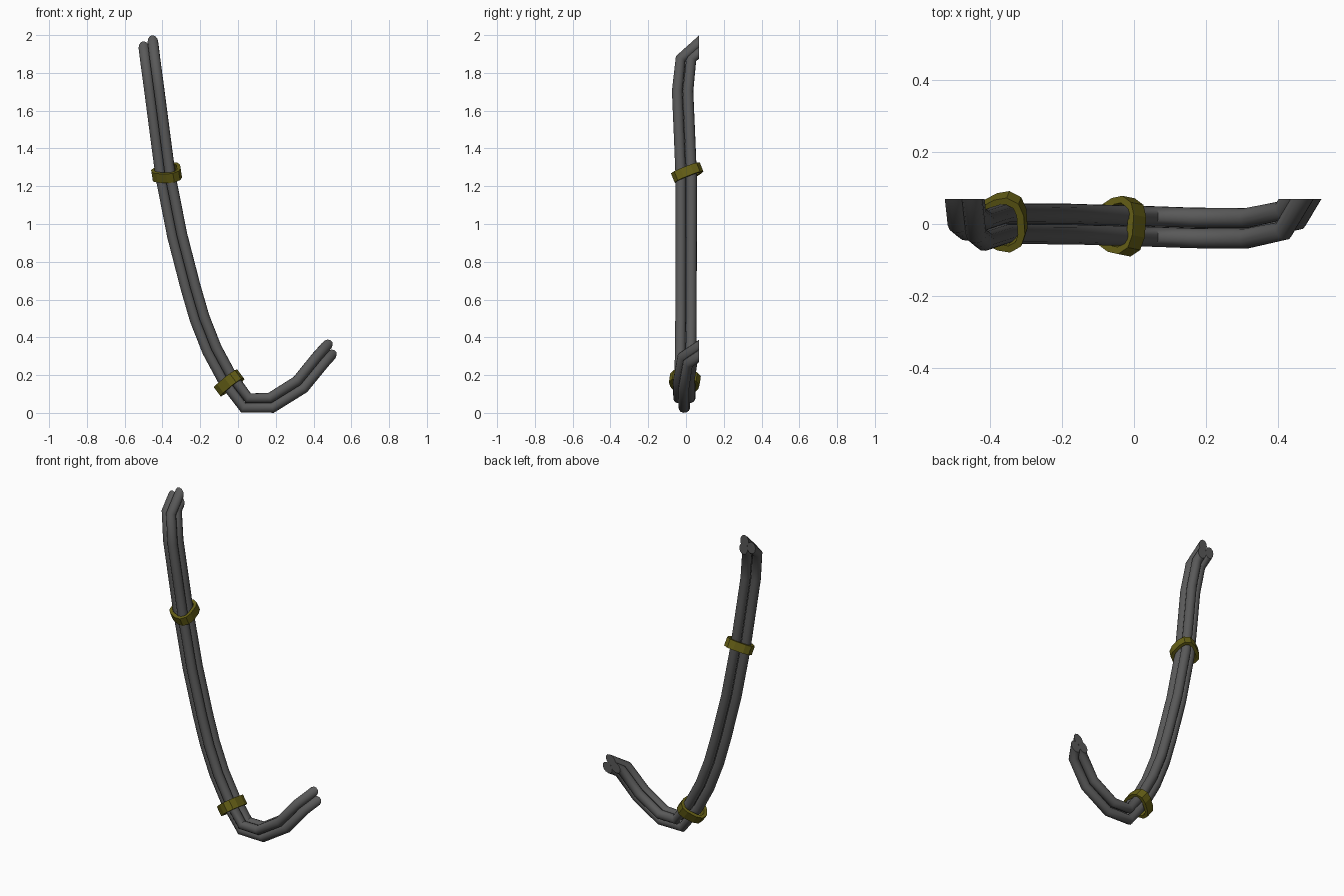
import bpy, bmesh, math
from mathutils import Vector, Matrix

if "Cube" in bpy.data.objects:
    bpy.data.objects.remove(bpy.data.objects["Cube"])


def material(name, rgb):
    m = bpy.data.materials.new(name)
    m.diffuse_color = (*rgb, 1)
    m.use_nodes = True
    m.node_tree.nodes["Principled BSDF"].inputs["Base Color"].default_value = m.diffuse_color
    return m


rubber = material("dark_rubber", (0.10, 0.10, 0.10))
olive = material("olive_band", (0.13, 0.115, 0.008))

# Centre line of the bundle
PATH = [Vector(p) for p in (
    (-0.480, 0.140, 1.995), (-0.465, 0.000, 1.872), (-0.442, -0.018, 1.700),
    (-0.412, -0.008, 1.470), (-0.383, 0.001, 1.250), (-0.322, 0.001, 0.940),
    (-0.251, 0.000, 0.665), (-0.203, 0.000, 0.500), (-0.138, -0.002, 0.335),
    (-0.060, -0.004, 0.190), (0.042, -0.007, 0.053), (0.175, -0.011, 0.053),
    (0.330, -0.012, 0.150), (0.435, 0.010, 0.279), (0.512, 0.140, 0.365),
)]
RADIUS, CUT_Y = 0.0285, 0.07
# Three touching cables: offset across the bend, offset in depth
OUTER, INNER_FRONT, INNER_BACK = (-0.0255, 0), (0.0255, -0.0285), (0.0255, 0.0285)


def finish(bm, name, mat, smooth=False):
    bmesh.ops.recalc_face_normals(bm, faces=bm.faces)
    me = bpy.data.meshes.new(name)
    bm.to_mesh(me)
    bm.free()
    me.materials.clear()
    me.materials.append(mat)
    ob = bpy.data.objects.new(name, me)
    bpy.context.collection.objects.link(ob)
    bpy.ops.object.select_all(action='DESELECT')
    ob.select_set(True)
    bpy.context.view_layer.objects.active = ob
    if smooth:
        bpy.ops.object.shade_smooth_by_angle(angle=math.radians(42))
    else:
        bpy.ops.object.shade_flat()


def cable(name, offset):
    """Tube beside the centre line, trimmed flat on the mounting plane."""
    cu = bpy.data.curves.new(name, 'CURVE')
    cu.dimensions = '3D'
    cu.bevel_depth = RADIUS
    cu.bevel_resolution = 4
    sp = cu.splines.new('POLY')
    sp.points.add(len(PATH) - 1)
    for i, p in enumerate(PATH):
        dirs = []
        for a, b in ((i - 1, i), (i, i + 1)):
            if a >= 0 and b < len(PATH):
                d = PATH[b] - PATH[a]
                dirs.append(Vector((d.x, 0, d.z)).normalized())
        t = sum(dirs, Vector()).normalized()
        n = Vector((-t.z, 0, t.x)) / t.dot(dirs[0])   # mitred offset
        sp.points[i].co = (*(p + n * offset[0] + Vector((0, offset[1], 0))), 1)
    tmp = bpy.data.objects.new(name + "_path", cu)
    bpy.context.collection.objects.link(tmp)
    bpy.context.view_layer.update()
    me = bpy.data.meshes.new_from_object(
        tmp.evaluated_get(bpy.context.evaluated_depsgraph_get()))
    bpy.data.objects.remove(tmp)
    bm = bmesh.new()
    bm.from_mesh(me)
    bmesh.ops.remove_doubles(bm, verts=bm.verts, dist=1e-5)
    r = bmesh.ops.bisect_plane(
        bm, geom=bm.verts[:] + bm.edges[:] + bm.faces[:],
        plane_co=(0, CUT_Y, 0), plane_no=(0, 1, 0), clear_outer=True)
    rim = [e for e in r["geom_cut"] if isinstance(e, bmesh.types.BMEdge)]
    bmesh.ops.holes_fill(bm, edges=rim, sides=0)
    finish(bm, name, rubber, smooth=True)


def band(name, centre, axis, height, outer=0.054, inner=0.034):
    """Rounded triangular loop wrapped around the three cables."""
    n = Vector(axis).normalized()
    u = Vector((0, 1, 0)).cross(n).normalized()
    mat = Matrix((u, n.cross(u), n)).transposed().to_4x4()
    mat.translation = centre
    bm = bmesh.new()

    def ring(r, z):
        verts = []
        for (cx, cy), mid in ((INNER_BACK, 60), (OUTER, 180), (INNER_FRONT, 300)):
            for step in (-60, -20, 20, 60):
                a = math.radians(mid + step)
                co = Vector((cx + r * math.cos(a), cy + r * math.sin(a), z))
                verts.append(bm.verts.new(mat @ co))
        return verts

    h = height / 2
    loops = [ring(outer, -h), ring(outer, h), ring(inner, h), ring(inner, -h)]
    for k in range(4):
        A, B = loops[k], loops[(k + 1) % 4]
        for i in range(len(A)):
            j = (i + 1) % len(A)
            bm.faces.new((A[i], A[j], B[j], B[i]))
    finish(bm, name, olive)


# Bundle of three cables
cable("outer_cable", OUTER)
cable("inner_front_cable", INNER_FRONT)
cable("inner_back_cable", INNER_BACK)

# Two bands holding the cables together
band("upper_band", (-0.380, 0.006, 1.268), (-0.16, -0.40, 1), 0.052)
band("lower_band", (-0.049, -0.006, 0.157), (-0.60, 0.12, 0.80), 0.058)
